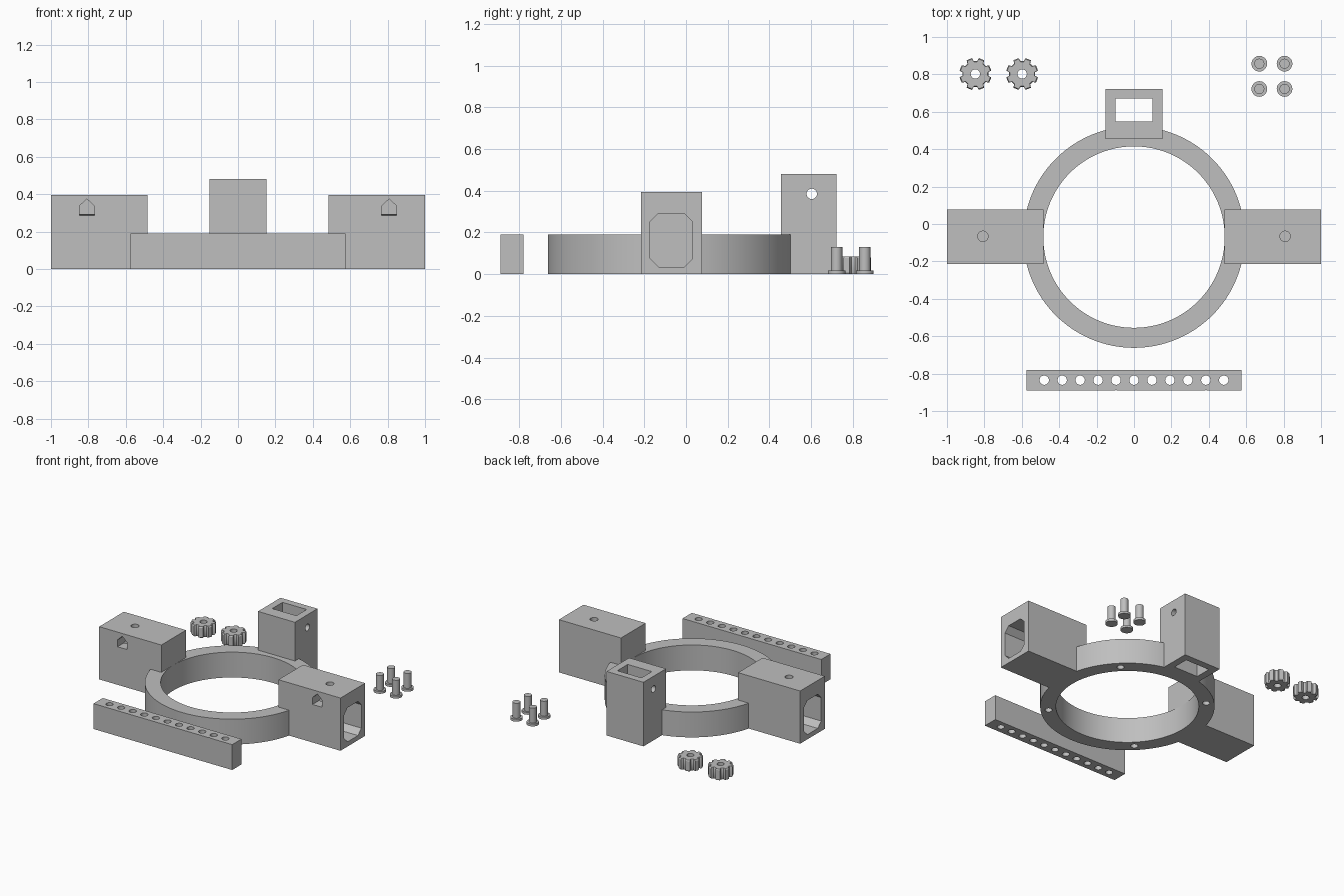
import bpy, bmesh
from math import sin, cos, pi, radians

cube = bpy.data.objects.get("Cube")
if cube:
    bpy.data.objects.remove(cube, do_unlink=True)

grey = bpy.data.materials.new("plain_grey")
grey.use_nodes = True
colour = (0.52, 0.52, 0.52, 1)
grey.diffuse_color = colour
grey.node_tree.nodes["Principled BSDF"].inputs["Base Color"].default_value = colour


def loft(name, outline, layers, axis="z", centre=(0, 0)):
    """Stack scaled copies of a 2D outline along an axis; layers = (scale, position)."""
    place = {"x": lambda u, v, w: (w, u, v),
             "y": lambda u, v, w: (u, w, v),
             "z": lambda u, v, w: (u, v, w)}[axis]
    bm = bmesh.new()
    rows = [[bm.verts.new(place(centre[0] + u * s, centre[1] + v * s, w))
             for u, v in outline] for s, w in layers]
    n = len(outline)
    for low, high in zip(rows, rows[1:]):
        for i in range(n):
            j = (i + 1) % n
            bm.faces.new((low[i], low[j], high[j], high[i]))
    bm.faces.new(rows[0][::-1])
    bm.faces.new(rows[-1])
    bmesh.ops.recalc_face_normals(bm, faces=bm.faces)
    mesh = bpy.data.meshes.new(name)
    bm.to_mesh(mesh)
    bm.free()
    mesh.materials.append(grey)
    obj = bpy.data.objects.new(name, mesh)
    bpy.context.collection.objects.link(obj)
    return obj


def circle(n):
    return [(cos(2 * pi * i / n), sin(2 * pi * i / n)) for i in range(n)]


def cylinder(name, r, a, b, centre, axis="z", n=24):
    return loft(name, circle(n), [(r, a), (r, b)], axis, centre)


def block(name, x0, x1, y0, y1, z0, z1):
    return loft(name, [(x0, y0), (x1, y0), (x1, y1), (x0, y1)], [(1, z0), (1, z1)])


def combine(obj, others, operation="DIFFERENCE"):
    """Apply booleans and remove the helper shapes."""
    for other in others:
        mod = obj.modifiers.new("boolean", "BOOLEAN")
        mod.operation, mod.solver, mod.object = operation, "EXACT", other
    bpy.context.view_layer.update()
    graph = bpy.context.evaluated_depsgraph_get()
    mesh = bpy.data.meshes.new_from_object(obj.evaluated_get(graph))
    obj.modifiers.clear()
    obj.data = mesh
    for other in others:
        bpy.data.objects.remove(other, do_unlink=True)
    return obj


CY = -0.07  # ring centre line in y

# Ring with mounting arms and a rear tower
body = cylinder("ring_frame", 0.592, 0, 0.19, (0, CY), n=128)
arms = [block("arm", min(s * 0.485, s), max(s * 0.485, s), -0.215, 0.077, 0, 0.395)
        for s in (-1, 1)]
tower = block("tower", -0.153, 0.153, 0.455, 0.722, 0, 0.48)
combine(body, arms + [tower], "UNION")

cutters = [
    cylinder("bore", 0.485, -0.1, 0.191, (0, CY), n=128),
    block("tower_slot", -0.1, 0.1, 0.548, 0.67, -0.1, 0.6),
    cylinder("tower_cross_hole", 0.025, -0.3, 0.3, (0.603, 0.385), "x"),
]
# Octagonal sockets, top screw holes and nut pockets in both arms
octagon = [(su * u, sv * v) for su, sv, order in
           ((1, 1, 1), (-1, 1, -1), (-1, -1, 1), (1, -1, -1))
           for u, v in ((0.102, 0.088), (0.062, 0.128))[::order]]
house = [(-0.04, 0.285), (0.04, 0.285), (0.04, 0.337), (0, 0.374), (-0.04, 0.337)]
for s in (-1, 1):
    cutters += [
        loft("socket", octagon, [(1, s * 0.62), (1, s * 1.1)], "x", (CY, 0.163)),
        cylinder("arm_screw_hole", 0.028, 0.2, 0.5, (s * 0.808, -0.066)),
        loft("nut_pocket", house, [(1, -0.3), (1, -0.025)], "y", (s * 0.808, 0)),
    ]
# Blind screw holes under the ring
for k in range(4):
    a = pi / 4 + k * pi / 2
    cutters.append(cylinder("ring_screw_hole", 0.025, -0.1, 0.12,
                            (0.537 * cos(a), CY + 0.537 * sin(a))))
combine(body, cutters)

# Drilled bar with two fine marks on its front
bar = block("drilled_bar", -0.575, 0.575, -0.89, -0.78, 0, 0.19)
holes = [cylinder("bar_hole", 0.025, -0.1, 0.3, (0.096 * i, -0.835)) for i in range(-5, 6)]
marks = [block("bar_mark", x - 0.003, x + 0.003, -0.9, -0.886, -0.1, 0.3)
         for x in (-0.096, 0.385)]
combine(bar, holes + marks)

# Lobed hand knobs
lobes = []
for k in range(8):
    for offset, r in ((-15, 0.07), (-10, 0.087), (10, 0.087), (15, 0.07)):
        a = radians(22.5 + 45 * k + offset)
        lobes.append((r * cos(a), r * sin(a)))
knobs = []
for i, x in enumerate((-0.848, -0.598)):
    knob = loft(f"knob_{i + 1}", lobes,
                [(0.94, 0), (1, 0.008), (1, 0.077), (0.94, 0.085)], "z", (x, 0.802))
    knobs.append(combine(knob, [cylinder("knob_hole", 0.025, -0.1, 0.2, (x, 0.802))]))

# Flanged pins standing on their heads
pins = [loft(f"pin_{2 * i + j + 1}", circle(20),
             [(0.042, 0), (0.042, 0.018), (0.027, 0.018), (0.027, 0.13)], "z", (x, y))
        for i, x in enumerate((0.67, 0.805)) for j, y in enumerate((0.722, 0.857))]

bpy.ops.object.select_all(action="DESELECT")
for obj in [body, bar] + knobs + pins:
    obj.select_set(True)
bpy.context.view_layer.objects.active = body
bpy.ops.object.shade_smooth_by_angle(angle=radians(30))
